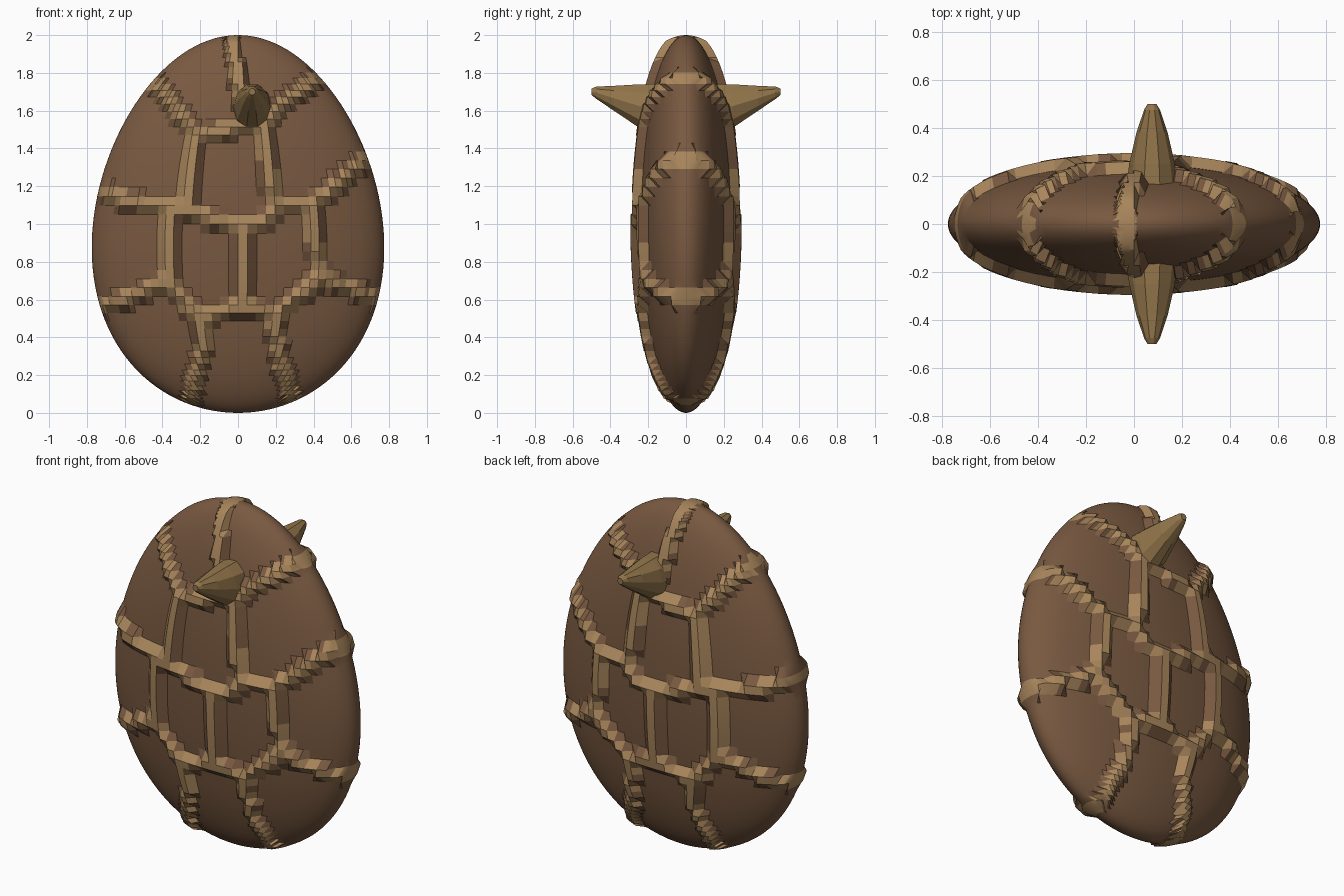
import bpy, bmesh, math
from mathutils import Vector

if "Cube" in bpy.data.objects:
    bpy.data.objects.remove(bpy.data.objects["Cube"])


def material(name, color):
    m = bpy.data.materials.new(name)
    m.diffuse_color = (*color, 1)
    m.use_nodes = True
    m.node_tree.nodes["Principled BSDF"].inputs["Base Color"].default_value = m.diffuse_color
    return m


shell_mat = material("shell_brown", (0.19, 0.10, 0.052))
ridge_mat = material("ridge_tan", (0.39, 0.235, 0.105))
spike_mat = material("spike_tan", (0.29, 0.18, 0.07))

# Ridge network drawn on the front (x, z), mirrored to the back
PATHS = [
    [(-0.04, 2.05), (0.0, 1.75), (0.07, 1.52)],
    [(-0.50, 1.82), (-0.22, 1.47), (0.10, 1.53), (0.48, 1.82)],
    [(-0.23, 1.48), (-0.28, 1.08)],
    [(0.12, 1.52), (0.20, 1.08)],
    [(-0.80, 1.20), (-0.58, 1.12), (-0.28, 1.08), (0.0, 0.98),
     (0.15, 1.01), (0.21, 1.09), (0.40, 1.10), (0.75, 1.41)],
    [(-0.37, 1.08), (-0.37, 0.70)],
    [(0.03, 0.98), (0.03, 0.57)],
    [(0.38, 1.08), (0.44, 0.72)],
    [(-0.80, 0.53), (-0.37, 0.69), (-0.20, 0.50), (0.03, 0.57),
     (0.20, 0.52), (0.44, 0.72), (0.80, 0.58)],
    [(-0.20, 0.50), (-0.18, 0.35), (-0.27, 0.0)],
    [(0.19, 0.52), (0.22, 0.30), (0.31, 0.0)],
]
SEGMENTS = [(Vector(a), Vector(b)) for p in PATHS for a, b in zip(p, p[1:])]


def ridge_distance(x, z):
    p = Vector((x, z))
    best = 9.0
    for a, b in SEGMENTS:
        d = b - a
        t = max(0, min(1, (p - a).dot(d) / d.length_squared))
        best = min(best, (p - a - d * t).length)
    return best


# Flattened egg shell with raised ridges
bm = bmesh.new()
bmesh.ops.create_uvsphere(bm, u_segments=96, v_segments=64, radius=1)
for v in bm.verts:
    x, y, z = v.co
    v.co = (x * 0.768 * (1 - 0.13 * z), y * 0.25, z + 1)
for f in bm.faces:
    c = f.calc_center_median()
    f.material_index = int(ridge_distance(c.x, c.z) < 0.042)
    f.smooth = True
for v in bm.verts:
    if ridge_distance(v.co.x, v.co.z) < 0.038:
        v.co.y += 0.045 * max(-1, min(1, v.co.y / 0.06))
me = bpy.data.meshes.new("egg_shell")
bm.to_mesh(me)
bm.free()
me.materials.append(shell_mat)
me.materials.append(ridge_mat)
shell = bpy.data.objects.new("egg_shell", me)
bpy.context.collection.objects.link(shell)
bpy.context.view_layer.objects.active = shell
shell.select_set(True)
bpy.ops.object.shade_smooth_by_angle(angle=math.radians(20))


# Upturned faceted spikes: rings of (depth, centre z, x radius, z radius)
RINGS = [(0.165, 1.615, 0.105, 0.13), (0.25, 1.625, 0.095, 0.12),
         (0.38, 1.665, 0.065, 0.07), (0.475, 1.695, 0.033, 0.034),
         (0.50, 1.70, 0.018, 0.018)]


def spike(name, side, sides=10):
    bm = bmesh.new()
    loops = []
    for d, cz, rx, rz in RINGS:
        loops.append([bm.verts.new((0.075 + rx * math.cos(2 * math.pi * i / sides),
                                    side * d,
                                    cz + rz * math.sin(2 * math.pi * i / sides)))
                      for i in range(sides)])
    for a, b in zip(loops, loops[1:]):
        for i in range(sides):
            j = (i + 1) % sides
            bm.faces.new((a[i], a[j], b[j], b[i]))
    bm.faces.new(loops[0])
    bm.faces.new(loops[-1])
    bmesh.ops.recalc_face_normals(bm, faces=bm.faces)
    me = bpy.data.meshes.new(name)
    bm.to_mesh(me)
    bm.free()
    me.materials.append(spike_mat)
    bpy.context.collection.objects.link(bpy.data.objects.new(name, me))


spike("front_spike", -1)
spike("back_spike", 1)
